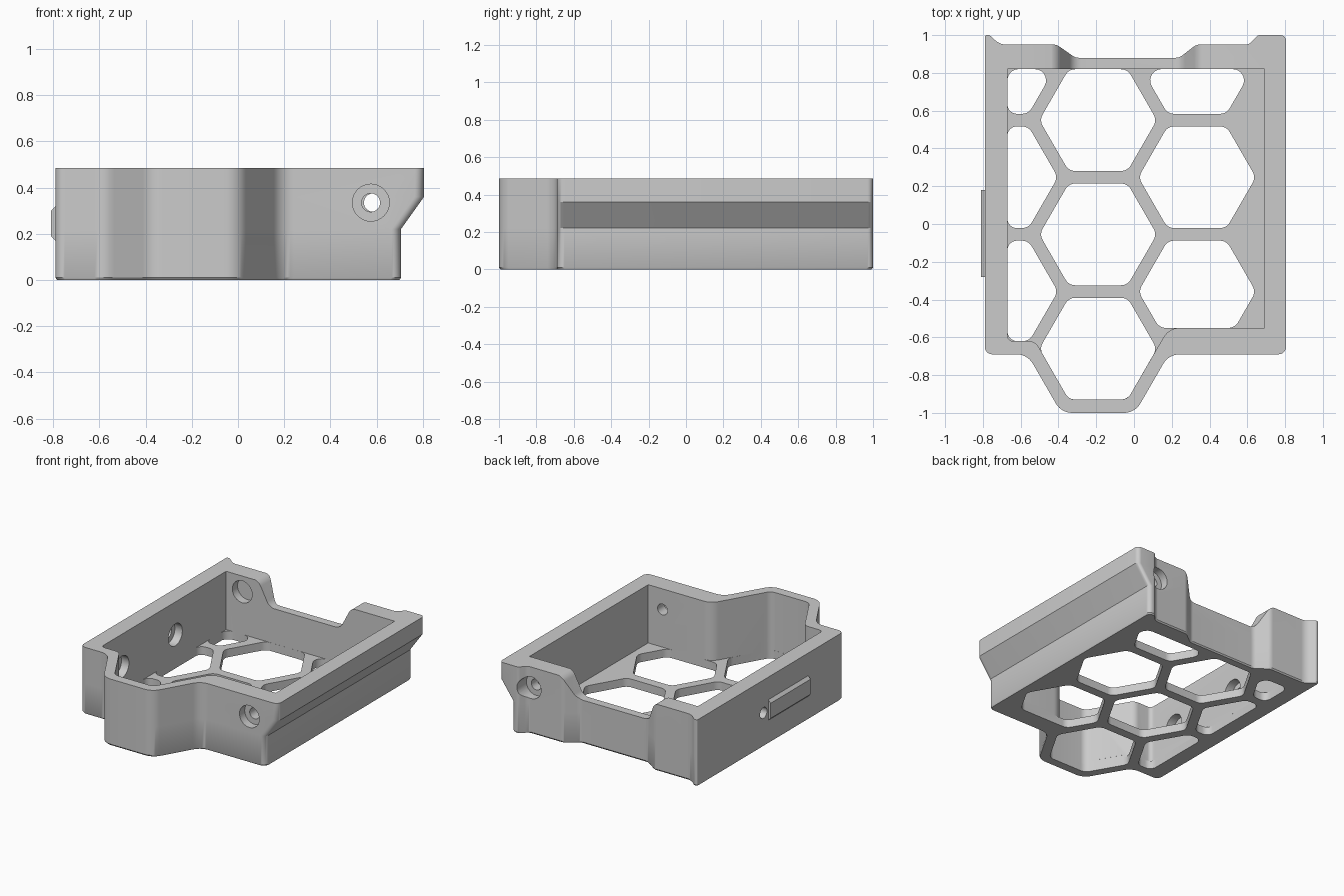
import bpy, bmesh, math
from mathutils import Vector, Matrix

cube = bpy.data.objects.get("Cube")
if cube:
    bpy.data.objects.remove(cube)

grey = bpy.data.materials.new("light grey")
grey.use_nodes = True
grey.diffuse_color = (0.6, 0.6, 0.6, 1)
grey.node_tree.nodes["Principled BSDF"].inputs["Base Color"].default_value = (0.6, 0.6, 0.6, 1)

TOP, FLOOR = 0.485, 0.06
UPRIGHT = Matrix.Rotation(math.pi / 2, 4, "X")    # profile (x, z), depth toward -y
SIDEWAYS = Matrix.Rotation(math.pi / 2, 4, "Y")


def rounded(points, steps=7):
    """Fillet each (x, y, radius) corner with an arc."""
    out = []
    for i, (x, y, r) in enumerate(points):
        p = Vector((x, y))
        a = Vector(points[i - 1][:2]) - p
        b = Vector(points[(i + 1) % len(points)][:2]) - p
        half = a.angle(b) / 2
        if r == 0 or half > 1.55:
            out.append(p)
            continue
        t = min(r / math.tan(half), 0.45 * min(a.length, b.length))
        r = t * math.tan(half)
        mid = (a.normalized() + b.normalized()).normalized()
        centre = p + mid * (r / math.sin(half))
        start = p + a.normalized() * t - centre
        end = p + b.normalized() * t - centre
        sweep = start.angle_signed(end)
        for k in range(steps + 1):
            f = sweep * k / steps
            out.append(centre + Matrix.Rotation(-f, 2) @ start)
    return out


def finish(bm, name):
    bmesh.ops.recalc_face_normals(bm, faces=bm.faces)
    if bm.calc_volume(signed=True) < 0:
        bmesh.ops.reverse_faces(bm, faces=bm.faces)
    mesh = bpy.data.meshes.new(name)
    bm.to_mesh(mesh)
    bm.free()
    mesh.materials.append(grey)
    obj = bpy.data.objects.new(name, mesh)
    bpy.context.collection.objects.link(obj)
    return obj


def loft(name, layers, matrix=Matrix()):
    """Stack outlines given as (height, points) into a closed solid."""
    bm = bmesh.new()
    rings = [[bm.verts.new((p[0], p[1], z)) for p in pts] for z, pts in layers]
    for low, high in zip(rings, rings[1:]):
        for i in range(len(low)):
            bm.faces.new((low[i - 1], low[i], high[i], high[i - 1]))
    bm.faces.new(rings[0][::-1])
    bm.faces.new(rings[-1])
    bm.transform(matrix)
    return finish(bm, name)


def prism(name, pts, z0, z1, matrix=Matrix()):
    return loft(name, [(z0, pts), (z1, pts)], matrix)


def rod(name, centre, radius, length, turn):
    bm = bmesh.new()
    bmesh.ops.create_cone(bm, cap_ends=True, segments=32, radius1=radius, radius2=radius,
                          depth=length, matrix=Matrix.Translation(centre) @ turn)
    return finish(bm, name)


def clip(pts, axis, limit, sign):
    """Keep the part of a polygon where sign * (coordinate - limit) >= 0."""
    out = []
    for i, b in enumerate(pts):
        a = pts[i - 1]
        da, db = sign * (a[axis] - limit), sign * (b[axis] - limit)
        if da * db < 0:
            out.append(a.lerp(b, da / (da - db)))
        if db >= 0:
            out.append(b)
    return out


# Tray body with the right side stepping out into an overhanging rail
outline = rounded([
    (-.79, -.69, .04), (-.564, -.69, .1), (-.385, -1, .1), (.005, -1, .1),
    (.184, -.69, .1), (.805, -.69, .04), (.805, 1, .03), (.655, 1, .03),
    (.61, .95, .05), (.33, .95, .06), (.24, .88, .06), (-.31, .88, .06),
    (-.41, .95, .06), (-.71, .95, .1), (-.765, 1, .015), (-.79, 1, .01)])
narrow = [Vector((p.x - .1, p.y)) if p.x > .75 else p for p in outline]
base = [p * .992 for p in narrow]
body = loft("tray_body", [(0, base), (.01, narrow), (.22, narrow), (.36, outline),
                          (TOP, outline)])

# Main cavity, following the front bulge
cutters = [prism("cavity_cutter", rounded([
    (-.67, .82, 0), (-.67, -.62, .03), (-.523, -.62, .06), (-.345, -.93, .06),
    (-.035, -.93, .06), (.185, -.55, .1), (.69, -.55, 0), (.69, .82, 0)]), FLOOR, 1)]

# Honeycomb openings in the floor, trimmed to the cavity
pitch = .605
for col, x in enumerate((-.714, -.19, .334)):
    for row in range(3):
        y = -.66 + pitch * row + (pitch / 2 if col != 1 else 0)
        cell = [Vector((x + .311 * math.cos(k * math.pi / 3),
                        y + .311 * math.sin(k * math.pi / 3))) for k in range(6)]
        cell = clip(cell, 0, -.67, 1)
        cell = clip(cell, 1, .82, -1)
        cell = clip(cell, 1, (-.62, -.93, -.55)[col], 1)
        cutters.append(prism("cell_cutter", rounded([(p.x, p.y, .06) for p in cell]),
                             -.1, FLOOR + .02))

# Lowered middle of the back wall
cutters.append(prism("back_dip_cutter", rounded([
    (-.6, .487, 0), (-.41, .487, .07), (-.32, .315, .07), (.25, .315, .07),
    (.34, .487, .07), (.5, .487, 0), (.5, .7, 0), (-.6, .7, 0)]), -1.1, -.75, UPRIGHT))

# Screw holes with counterbores, and blind pockets
cutters += [
    rod("front_hole", (.575, -.6, .335), .04, .4, UPRIGHT),
    rod("front_counterbore", (.575, -.73, .335), .08, .2, UPRIGHT),
    rod("back_hole", (.585, .9, .335), .04, .4, UPRIGHT),
    rod("back_counterbore", (.585, .99, .335), .08, .2, UPRIGHT),
    rod("side_hole", (-.73, .235, .245), .04, .3, SIDEWAYS),
    rod("side_counterbore", (-.63, .235, .245), .08, .2, SIDEWAYS),
    rod("side_pocket", (-.63, -.38, .245), .08, .2, SIDEWAYS),
    rod("back_pocket", (-.54, .78, .37), .08, .2, UPRIGHT)]

bpy.context.view_layer.objects.active = body
for cutter in cutters:
    cutter.hide_render = True
    mod = body.modifiers.new("cut", "BOOLEAN")
    mod.operation, mod.solver, mod.object = "DIFFERENCE", "EXACT", cutter
    bpy.ops.object.modifier_apply(modifier=mod.name)
    bpy.data.objects.remove(cutter)

# Bevelled locating bar on the left wall
bar = [(-.78, .16), (-.81, .19), (-.81, .3), (-.78, .33)]
prism("side_bar", bar, -.18, .28, UPRIGHT)

bpy.ops.object.select_all(action="DESELECT")
body.select_set(True)
bpy.context.view_layer.objects.active = body
bpy.ops.object.shade_smooth_by_angle(angle=math.radians(30))
